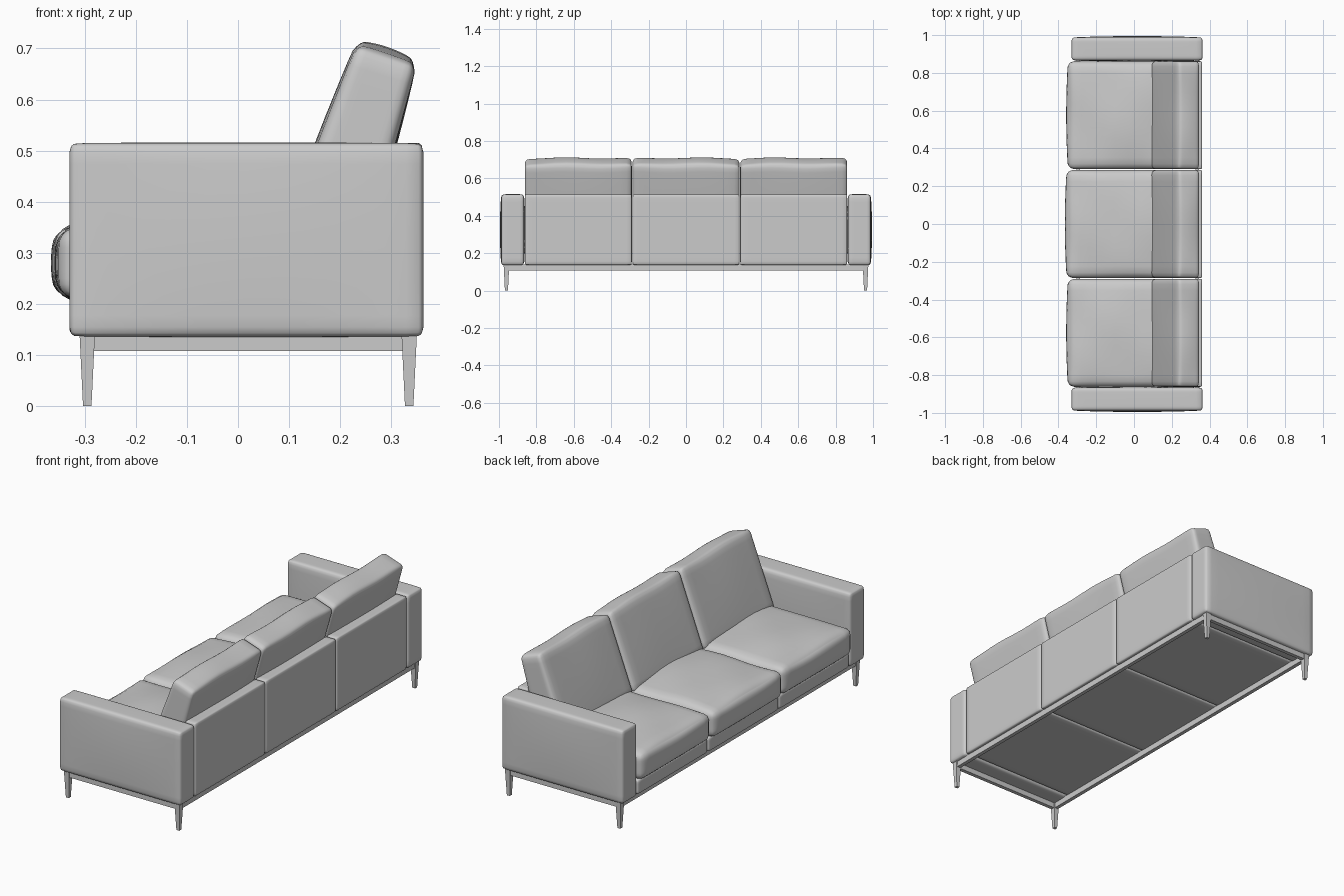
import bpy, bmesh, math
from mathutils import Vector

if "Cube" in bpy.data.objects:
    bpy.data.objects.remove(bpy.data.objects["Cube"], do_unlink=True)

GREY = bpy.data.materials.new("light_grey")
GREY.use_nodes = True
GREY.diffuse_color = (0.6, 0.6, 0.6, 1)
GREY.node_tree.nodes["Principled BSDF"].inputs["Base Color"].default_value = (0.6, 0.6, 0.6, 1)


def finish(name, bm, angle=40):
    mesh = bpy.data.meshes.new(name)
    bm.to_mesh(mesh)
    bm.free()
    mesh.materials.append(GREY)
    ob = bpy.data.objects.new(name, mesh)
    bpy.context.collection.objects.link(ob)
    bpy.ops.object.select_all(action='DESELECT')
    ob.select_set(True)
    bpy.context.view_layer.objects.active = ob
    bpy.ops.object.shade_smooth_by_angle(angle=math.radians(angle))
    return ob


def pillow(name, lo, hi, radius, bulge=(0, 0, 0), warp=None, cuts=13):
    """Rounded box between two corners; faces swell by bulge, then warp(point, unit)."""
    lo, hi = Vector(lo), Vector(hi)
    mid, half = (lo + hi) / 2, (hi - lo) / 2
    bm = bmesh.new()
    bmesh.ops.create_cube(bm, size=2)
    bmesh.ops.subdivide_edges(bm, edges=bm.edges[:], cuts=cuts, use_grid_fill=True)
    for v in bm.verts:
        t = Vector([math.sin(c * math.pi / 2) for c in v.co])
        q = Vector([a * b for a, b in zip(t, half)])
        inner = Vector([max(radius - h, min(h - radius, c)) for c, h in zip(q, half)])
        off = q - inner
        if off.length > 1e-6:
            q = inner + off.normalized() * radius
        for i in range(3):
            j, k = (i + 1) % 3, (i + 2) % 3
            q[i] += bulge[i] * t[i] * (1 - t[j] ** 2) * (1 - t[k] ** 2)
        unit = Vector([a / b for a, b in zip(q, half)])
        v.co = warp(mid + q, unit) if warp else mid + q
    return finish(name, bm, 60)


def box(name, lo, hi, taper=1.0):
    """Plain box whose bottom is scaled by taper."""
    lo, hi = Vector(lo), Vector(hi)
    mid, size = (lo + hi) / 2, hi - lo
    bm = bmesh.new()
    bmesh.ops.create_cube(bm, size=1)
    for v in bm.verts:
        s = taper if v.co.z < 0 else 1
        v.co = mid + Vector((v.co.x * size.x * s, v.co.y * size.y * s, v.co.z * size.z))
    return finish(name, bm, 30)


def lean(p, unit):
    """Place a back cushion in its leaning, tapered side profile."""
    u, w = (unit.x + 1) / 2, (unit.z + 1) / 2
    bottom = Vector((0.085, 0.33)).lerp(Vector((0.25, 0.31)), u)
    top = Vector((0.232, 0.712)).lerp(Vector((0.35, 0.672)), u)
    x, z = bottom.lerp(top, w)
    return Vector((x, p.y, z + 0.003 * math.sin(p.y * 17) * w))


def sag(p, unit):
    """Soft, slightly uneven seat top."""
    if unit.z > 0:
        p.z += unit.z * 0.004 * math.sin(p.x * 16 + p.y * 5) * math.cos(p.y * 13)
    return p


# Arms
for side, s in (("right", -1), ("left", 1)):
    y0, y1 = sorted((s * 0.866, s * 0.988))
    pillow(side + "_arm", (-0.33, y0, 0.136), (0.363, y1, 0.515), 0.017, (0, 0.007, 0.001))

# Three seat sections: deck, back panel and the two loose cushions
edges = (-0.864, -0.288, 0.288, 0.864)
for name, a, b in zip(("right", "middle", "left"), edges, edges[1:]):
    a, b = a + 0.002, b - 0.002
    front = -0.357 if name == "middle" else -0.35
    pillow(name + "_seat_deck", (-0.33, a, 0.138), (0.33, b, 0.215), 0.014)
    pillow(name + "_back_panel", (0.3, a, 0.138), (0.361, b, 0.515), 0.01)
    pillow(name + "_seat_cushion", (front, a, 0.21), (0.29, b, 0.35), 0.035, (0.009, 0, 0.022), sag)
    pillow(name + "_back_cushion", (0.1, a, 0.32), (0.27, b, 0.7), 0.025, (0.006, 0, 0.008), lean)

# Base rails
for side, y in (("right", -0.96), ("left", 0.96)):
    box(side + "_rail", (-0.29, y - 0.01, 0.108), (0.335, y + 0.01, 0.14))
for side, x in (("front", -0.295), ("back", 0.335)):
    box(side + "_rail", (x - 0.01, -0.96, 0.108), (x + 0.01, 0.96, 0.14))

# Tapered legs
for end, x in (("front", -0.295), ("back", 0.335)):
    for side, y in (("right", -0.96), ("left", 0.96)):
        box(end + "_" + side + "_leg", (x - 0.015, y - 0.015, 0), (x + 0.015, y + 0.015, 0.14), 0.55)
